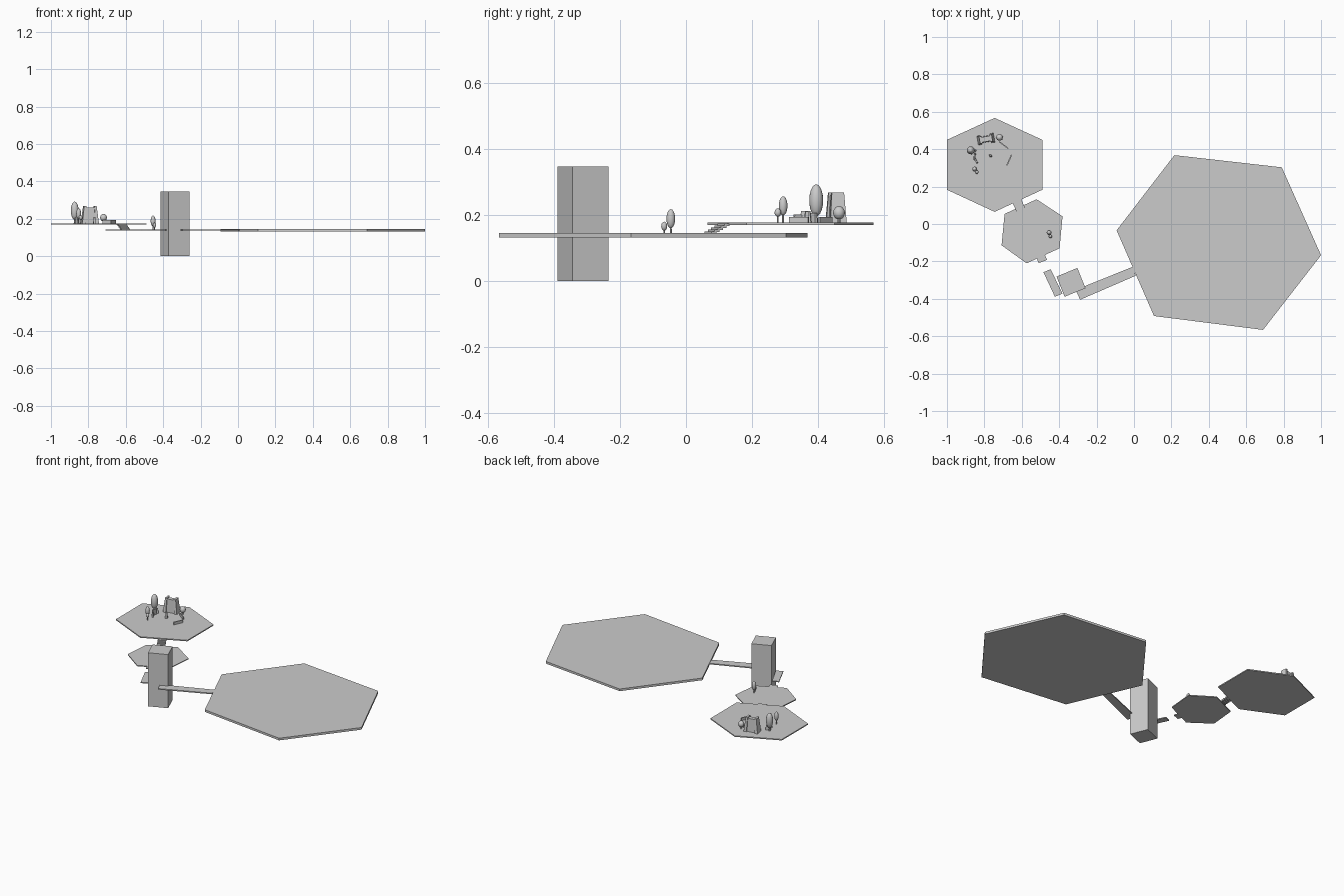
import bpy, bmesh, math
from mathutils import Vector, Matrix

if "Cube" in bpy.data.objects:
    bpy.data.objects.remove(bpy.data.objects["Cube"])


def finish(name, bm, smooth=False):
    bmesh.ops.recalc_face_normals(bm, faces=bm.faces)
    me = bpy.data.meshes.new(name)
    bm.to_mesh(me)
    bm.free()
    if smooth:
        for p in me.polygons:
            p.use_smooth = True
    ob = bpy.data.objects.new(name, me)
    bpy.context.collection.objects.link(ob)
    return ob


def prism(name, pts, z0, z1):
    bm = bmesh.new()
    f = bm.faces.new([bm.verts.new((x, y, z0)) for x, y in pts])
    ext = bmesh.ops.extrude_face_region(bm, geom=[f])
    vs = [v for v in ext["geom"] if isinstance(v, bmesh.types.BMVert)]
    bmesh.ops.translate(bm, verts=vs, vec=(0, 0, z1 - z0))
    if not f.is_valid or len([g for g in bm.faces if abs(g.calc_center_median().z - z0) < 1e-6]) == 0:
        bm.faces.new([v for v in bm.verts if abs(v.co.z - z0) < 1e-6])
    return finish(name, bm)


def block(name, center, size, angle=0, taper=(1, 1)):
    """Box standing on center; top scaled by taper, turned by angle degrees."""
    bm = bmesh.new()
    bmesh.ops.create_cube(bm, size=1)
    rot = Matrix.Rotation(math.radians(angle), 3, 'Z')
    for v in bm.verts:
        t = taper if v.co.z > 0 else (1, 1)
        v.co = rot @ Vector((v.co.x * size[0] * t[0], v.co.y * size[1] * t[1],
                             (v.co.z + 0.5) * size[2])) + Vector(center)
    return finish(name, bm)


def tree(name, x, y, ground, low, high, r):
    bm = bmesh.new()
    bmesh.ops.create_uvsphere(bm, u_segments=16, v_segments=10, radius=1)
    for v in bm.verts:
        v.co = Vector((x + v.co.x * r, y + v.co.y * r,
                       (low + high) / 2 + v.co.z * (high - low) / 2))
    finish(name + "_crown", bm, True)
    bm = bmesh.new()
    h = low + 0.008 - ground
    bmesh.ops.create_cone(bm, cap_ends=True, segments=8, radius1=r * 0.25, radius2=r * 0.2,
                          depth=h, matrix=Matrix.Translation((x, y, ground + h / 2)))
    finish(name + "_trunk", bm)


# Three hexagonal decks
prism("main_deck", [(0.216, 0.368), (0.79, 0.303), (1.0, -0.167),
                    (0.69, -0.566), (0.107, -0.492), (-0.093, -0.034)], 0.131, 0.145)
prism("middle_deck", [(-0.521, 0.132), (-0.382, 0.041), (-0.398, -0.13),
                      (-0.574, -0.21), (-0.708, -0.114), (-0.692, 0.054)], 0.136, 0.142)
prism("upper_deck", [(-0.745, 0.567), (-0.49, 0.45), (-0.49, 0.183),
                     (-0.745, 0.065), (-1.0, 0.183), (-1.0, 0.45)], 0.169, 0.176)

# Tower, bridge and landings
prism("tower", [(-0.414, -0.281), (-0.303, -0.235), (-0.259, -0.343), (-0.371, -0.389)], 0, 0.346)
prism("bridge", [(-0.312, -0.352), (-0.288, -0.405), (0.008, -0.277), (0.0, -0.226)], 0.136, 0.143)
prism("landing", [(-0.484, -0.258), (-0.446, -0.242), (-0.382, -0.372), (-0.423, -0.389)], 0.136, 0.142)
prism("deck_tab", [(-0.525, -0.17), (-0.482, -0.152), (-0.465, -0.192), (-0.51, -0.209)], 0.136, 0.142)

# Stairs from the middle deck to the upper deck
for i in range(5):
    d = i * 0.011
    block(f"stair_{i}", (-0.604 - 0.42 * d, 0.074 + 0.91 * d, 0.142 + i * 0.006),
          (0.05, 0.017, 0.007), 24.5)

# Trees
for i, t in enumerate([(-0.873, 0.394, 0.176, 0.195, 0.292, 0.021),
                       (-0.719, 0.463, 0.176, 0.186, 0.226, 0.018),
                       (-0.852, 0.294, 0.176, 0.198, 0.256, 0.013),
                       (-0.841, 0.278, 0.176, 0.194, 0.219, 0.010),
                       (-0.454, -0.046, 0.142, 0.159, 0.217, 0.013),
                       (-0.447, -0.066, 0.142, 0.152, 0.179, 0.009)]):
    tree(f"tree_{i}", *t)

# Monument: tapered wall between two flared end piers
a = 10
c = Vector((-0.792, 0.454))
ax = Vector((math.cos(math.radians(a)), math.sin(math.radians(a))))
block("monument_wall", (c.x, c.y, 0.176), (0.066, 0.034, 0.084), a, (0.8, 0.8))
for s in (-1, 1):
    p = c + ax * 0.036 * s
    ob = block("monument_pier", (p.x, p.y, 0.176), (0.018, 0.05, 0.091), a, (0.65, 0.75))
    for v in ob.data.vertices:
        if v.co.z > 0.25:
            v.co.x -= ax.x * s * 0.008
            v.co.y -= ax.y * s * 0.008

# Central post and the low benches around it
block("post", (-0.767, 0.365, 0.176), (0.013, 0.013, 0.034), 10, (0.7, 0.7))
block("bench_right", (-0.667, 0.342, 0.176), (0.062, 0.007, 0.017), 66)
block("bench_back", (-0.697, 0.422, 0.176), (0.062, 0.006, 0.017), -37)
for i, (x, y, l, g, h) in enumerate([(-0.858, 0.385, 0.034, 35, 0.03),
                                     (-0.852, 0.362, 0.034, 80, 0.036),
                                     (-0.845, 0.338, 0.03, -60, 0.024)]):
    block(f"rock_wall_{i}", (x, y, 0.176), (l, 0.009, h), g, (0.8, 0.8))
